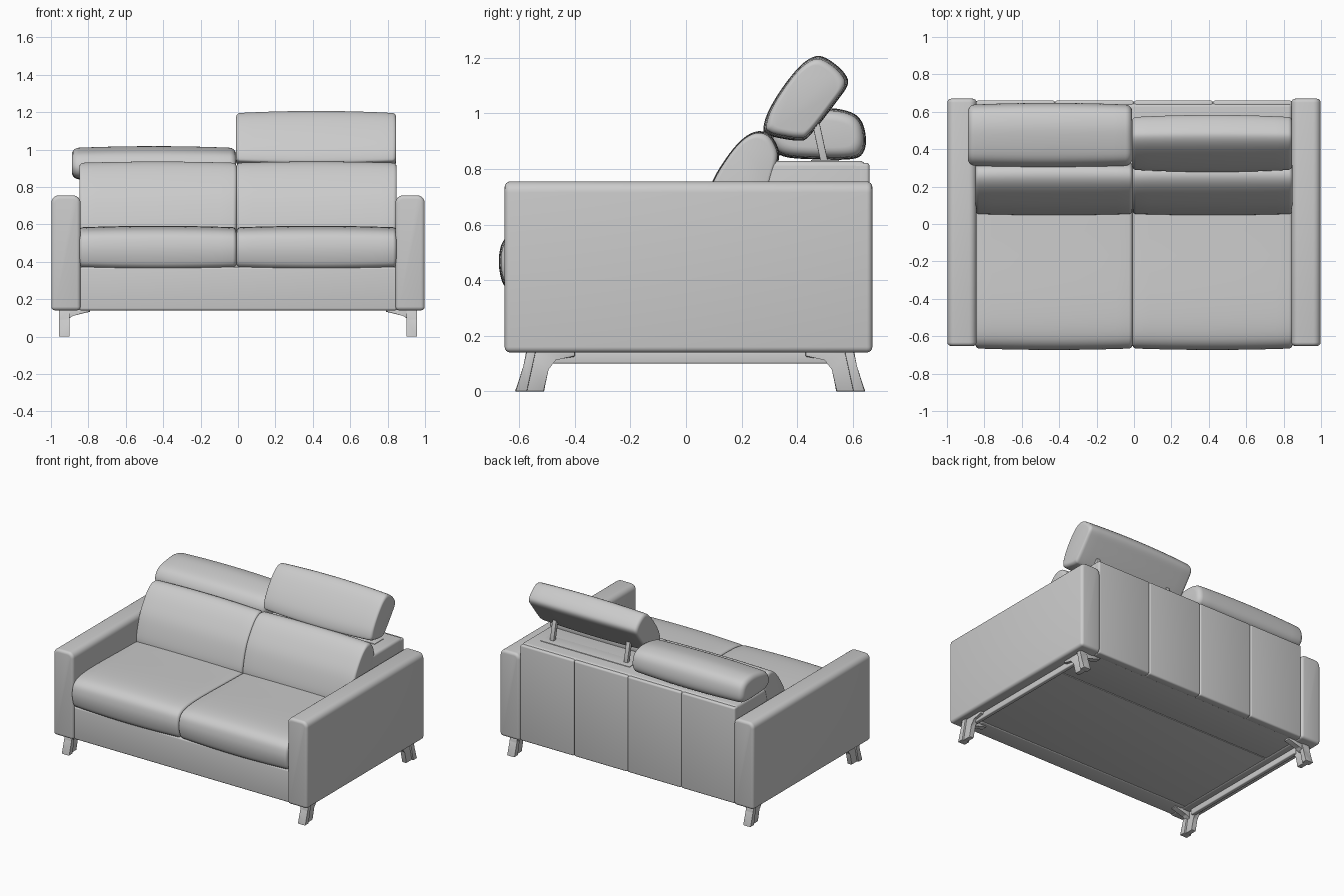
import bpy, bmesh, math
from mathutils import Vector

if "Cube" in bpy.data.objects:
    bpy.data.objects.remove(bpy.data.objects["Cube"])


def finish(bm, name, angle=35):
    bmesh.ops.recalc_face_normals(bm, faces=bm.faces)
    mesh = bpy.data.meshes.new(name)
    bm.to_mesh(mesh)
    bm.free()
    ob = bpy.data.objects.new(name, mesh)
    bpy.context.collection.objects.link(ob)
    bpy.ops.object.select_all(action='DESELECT')
    ob.select_set(True)
    bpy.context.view_layer.objects.active = ob
    bpy.ops.object.shade_smooth_by_angle(angle=math.radians(angle))
    return ob


def box(name, x, y, z, bevel=0.0, top_round=0.0):
    """Rounded box from (min, max) ranges; top_round softens the long top edges first."""
    bm = bmesh.new()
    bmesh.ops.create_cube(bm, size=1)
    for v in bm.verts:
        v.co = Vector([(r[0] + r[1]) / 2 + c * (r[1] - r[0]) for r, c in zip((x, y, z), v.co)])
    if top_round:
        top = [e for e in bm.edges if all(v.co.z > z[1] - 1e-4 for v in e.verts)
               and abs(e.verts[0].co.y - e.verts[1].co.y) > 0.1]
        bmesh.ops.bevel(bm, geom=top, offset=top_round, segments=6, profile=0.5, affect='EDGES')
    if bevel:
        sharp = [e for e in bm.edges if e.calc_face_angle(0) > 0.6]
        bmesh.ops.bevel(bm, geom=sharp, offset=bevel, segments=4, profile=0.5, affect='EDGES')
    return finish(bm, name)


def prism(name, pts, x0, x1, bevel=0.003):
    """Extrude a (y, z) outline along x."""
    bm = bmesh.new()
    a, b = [[bm.verts.new((x, p[0], p[1])) for p in pts] for x in (x0, x1)]
    n = len(pts)
    bm.faces.new(a)
    bm.faces.new(b[::-1])
    for i in range(n):
        bm.faces.new((a[i], b[i], b[(i + 1) % n], a[(i + 1) % n]))
    bmesh.ops.bevel(bm, geom=bm.edges[:], offset=bevel, segments=2, profile=0.5, affect='EDGES')
    return finish(bm, name)


def smooth_outline(pts, steps=5):
    """Closed Catmull-Rom curve through the points."""
    out, n = [], len(pts)
    for i in range(n):
        p0, p1, p2, p3 = [Vector(pts[(i + k) % n]) for k in (-1, 0, 1, 2)]
        for s in range(steps):
            t = s / steps
            out.append(0.5 * (2 * p1 + (p2 - p0) * t + (2 * p0 - 5 * p1 + 4 * p2 - p3) * t * t
                              + (3 * p1 - p0 - 3 * p2 + p3) * t ** 3))
    return out


def cushion(name, pts, x0, x1, r=0.03, crown=0.012):
    """Loft a (y, z) outline along x with rounded ends and a slight crown."""
    curve = smooth_outline(pts)
    ys, zs = [p.x for p in curve], [p.y for p in curve]
    cy, cz = (min(ys) + max(ys)) / 2, (min(zs) + max(zs)) / 2
    hy, hz = (max(ys) - min(ys)) / 2, (max(zs) - min(zs)) / 2
    ends = [(r * (1 - math.cos(a)), r * (1 - math.sin(a)))
            for a in [math.pi / 2 * i / 5 for i in range(6)]]
    stations = [(x0 + d, i) for d, i in ends]
    stations += [(x0 + r + (x1 - x0 - 2 * r) * k / 12, 0) for k in range(1, 12)]
    stations += [(x1 - d, i) for d, i in reversed(ends)]
    bm = bmesh.new()
    rings = []
    for x, inset in stations:
        u = 2 * (x - x0) / (x1 - x0) - 1
        inset += crown * u * u
        rings.append([bm.verts.new((x, cy + (p.x - cy) * (1 - inset / hy),
                                    cz + (p.y - cz) * (1 - inset / hz))) for p in curve])
    n = len(curve)
    for a, b in zip(rings, rings[1:]):
        for i in range(n):
            bm.faces.new((a[i], b[i], b[(i + 1) % n], a[(i + 1) % n]))
    bm.faces.new(rings[0])
    bm.faces.new(rings[-1][::-1])
    return finish(bm, name, 50)


SEAT = [(-0.645, 0.372), (-0.668, 0.42), (-0.672, 0.49), (-0.65, 0.55), (-0.58, 0.582),
        (-0.42, 0.592), (-0.1, 0.585), (0.2, 0.575), (0.26, 0.55), (0.26, 0.40),
        (0.22, 0.368), (-0.2, 0.365), (-0.58, 0.365)]
BACK = [(0.05, 0.55), (0.053, 0.62), (0.09, 0.745), (0.145, 0.84), (0.20, 0.905), (0.25, 0.934),
        (0.295, 0.928), (0.325, 0.89), (0.335, 0.84), (0.31, 0.75), (0.27, 0.55), (0.24, 0.50),
        (0.08, 0.50)]
HEAD_DOWN = [(0.305, 0.89), (0.318, 0.95), (0.37, 0.993), (0.50, 1.018), (0.59, 1.005),
             (0.632, 0.97), (0.647, 0.91), (0.638, 0.86), (0.60, 0.836), (0.48, 0.834),
             (0.35, 0.845)]
HEAD_UP = [(0.278, 0.945), (0.295, 1.005), (0.345, 1.09), (0.41, 1.17), (0.465, 1.205),
           (0.51, 1.195), (0.565, 1.15), (0.582, 1.105), (0.54, 1.04), (0.445, 0.92),
           (0.405, 0.902), (0.33, 0.912), (0.29, 0.925)]

# Seat and back cushions
for side, x0, x1 in (("left", -0.848, -0.008), ("right", -0.008, 0.848)):
    cushion(side + "_seat_cushion", SEAT, x0, x1, 0.02, 0.008)
    cushion(side + "_back_cushion", BACK, x0, x1, 0.02, 0.007)

# Headrests: left folded down, right raised on struts
cushion("left_headrest", HEAD_DOWN, -0.888, -0.01, 0.035, 0.01)
cushion("right_headrest", HEAD_UP, -0.01, 0.846, 0.022, 0.012)
for x in (0.12, 0.70):
    prism("headrest_strut", [(0.485, 0.82), (0.512, 0.82), (0.475, 0.99), (0.448, 0.99)],
          x - 0.015, x + 0.015)
box("strut_slot_cover", (0.06, 0.76), (0.45, 0.55), (0.82, 0.833), 0.001)

# Body: front rail, base, back frame and four back panels
box("front_rail", (-0.85, 0.85), (-0.635, -0.5), (0.14, 0.372), 0.012)
box("base_front", (-0.86, 0.86), (-0.6, 0.298), (0.145, 0.4), 0.004)
box("base_rear", (-0.86, 0.86), (0.302, 0.64), (0.145, 0.4), 0.004)
box("back_frame", (-0.845, 0.845), (0.24, 0.645), (0.16, 0.829), 0.02)
for i in range(4):
    x = -0.845 + i * 0.4225
    box("back_panel", (x, x + 0.4225), (0.6, 0.66), (0.142, 0.822), 0.012)

# Arms, side rails and legs
for s in (-1, 1):
    def span(a, b):
        return tuple(sorted((s * a, s * b)))
    box("arm", span(0.842, 0.998), (-0.652, 0.67), (0.14, 0.755), 0.02, 0.04)
    box("side_rail", span(0.895, 0.925), (-0.5, 0.53), (0.10, 0.142), 0.006)
    for name, f in (("front", 1), ("rear", -1)):
        def outline(pts):
            return [(0.015 + f * (y - 0.015), z) for y, z in pts]
        prism(name + "_leg_blade", outline([(-0.615, 0), (-0.572, 0), (-0.54, 0.145),
                                            (-0.575, 0.145), (-0.582, 0.09)]),
              s * 0.90, s * 0.957)
        prism(name + "_leg_brace", outline([(-0.59, 0), (-0.51, 0), (-0.497, 0.08), (-0.47, 0.115),
                                            (-0.40, 0.125), (-0.40, 0.145), (-0.57, 0.145)]),
              s * 0.912, s * 0.945)
        # Short bracket reaching inward from the leg top
        ya, yb = sorted(p[0] for p in outline([(-0.57, 0), (-0.53, 0)]))
        bracket = prism(name + "_leg_bracket", [(0.79, 0.133), (0.885, 0.113), (0.91, 0.09),
                                                (0.91, 0.147), (0.79, 0.147)], ya, yb)
        for v in bracket.data.vertices:
            v.co = (s * v.co.y, v.co.x, v.co.z)
        if s > 0:
            bracket.data.flip_normals()
